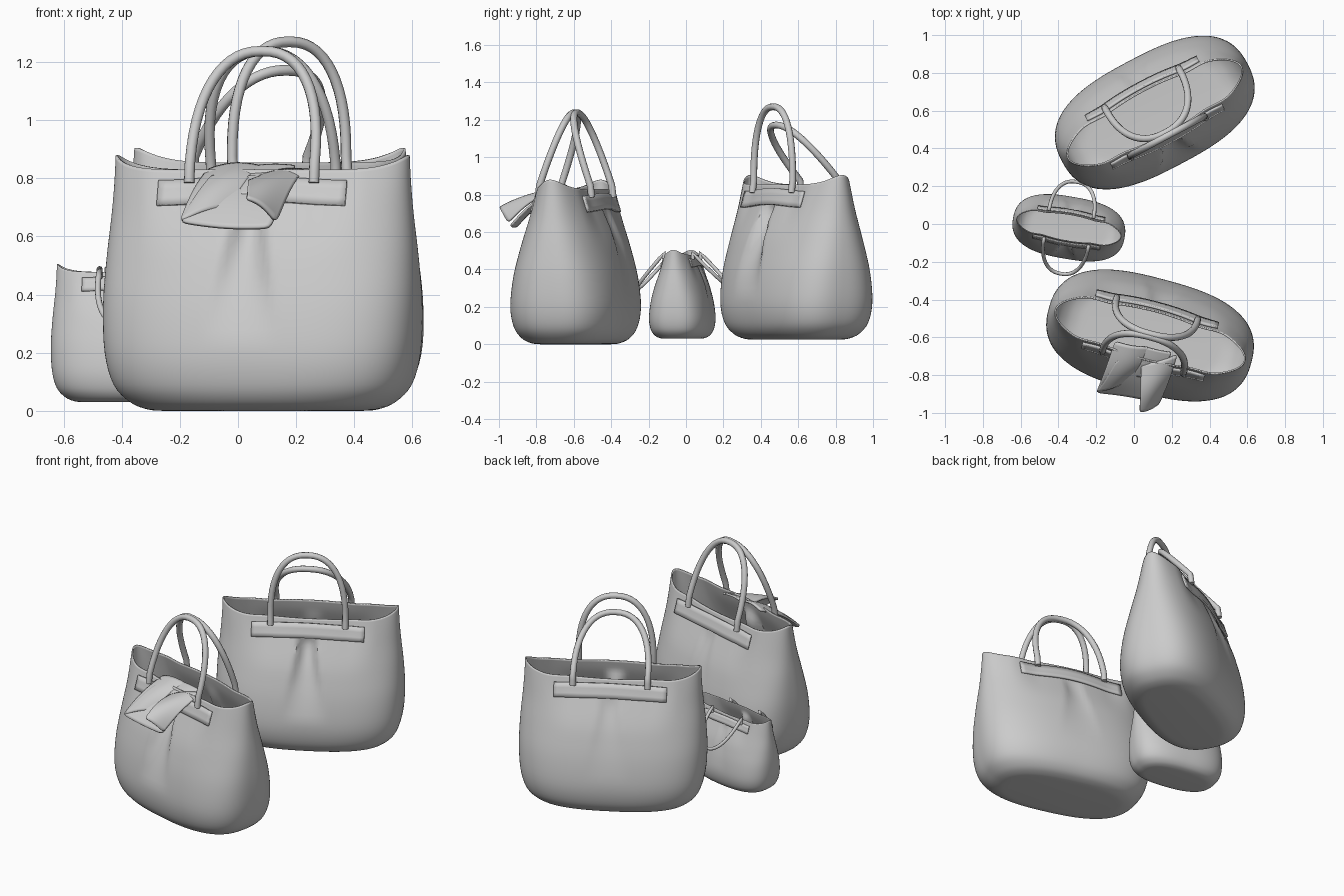
import bpy, bmesh, math
from mathutils import Matrix, Vector

if "Cube" in bpy.data.objects:
    bpy.data.objects.remove(bpy.data.objects["Cube"])

# z, half length, half depth, corner exponent
PROFILE = [(0.0, .34, .16, 2.6), (.005, .40, .20, 2.6), (.03, .46, .25, 2.6),
           (.09, .515, .288, 2.7), (.2, .546, .305, 2.7), (.36, .555, .288, 2.6),
           (.52, .548, .25, 2.4), (.66, .535, .212, 2.2), (.76, .525, .182, 2.1),
           (.83, .522, .165, 1.95)]


def smooth_rows(rows, steps=4):
    """Catmull-Rom interpolation of the profile rows."""
    out = []
    for i in range(len(rows) - 1):
        p0, p1 = rows[max(i - 1, 0)], rows[i]
        p2, p3 = rows[i + 1], rows[min(i + 2, len(rows) - 1)]
        for k in range(steps):
            t = k / steps
            out.append(tuple(.5 * (2 * b + (c - a) * t + (2*a - 5*b + 4*c - d) * t*t
                                   + (3*b - a - 3*c + d) * t**3)
                             for a, b, c, d in zip(p0, p1, p2, p3)))
    return out + [rows[-1]]


def section_at(z):
    for r, s in zip(PROFILE, PROFILE[1:]):
        if z <= s[0]:
            t = (z - r[0]) / (s[0] - r[0])
            return [u + (v - u) * t for u, v in zip(r, s)]
    return PROFILE[-1]


def grid_object(name, rows, matrix, thick, closed=False, cap=False, offset=-1, subsurf=0):
    bm = bmesh.new()
    vs = [[bm.verts.new(p) for p in row] for row in rows]
    n = len(vs[0])
    for lo, hi in zip(vs, vs[1:]):
        for i in range(n if closed else n - 1):
            j = (i + 1) % n
            bm.faces.new((lo[i], lo[j], hi[j], hi[i]))
    if cap:
        bm.faces.new(vs[0][::-1])
    me = bpy.data.meshes.new(name)
    bm.to_mesh(me)
    bm.free()
    ob = bpy.data.objects.new(name, me)
    bpy.context.collection.objects.link(ob)
    ob.matrix_world = matrix
    if subsurf:
        ob.modifiers.new("smooth", 'SUBSURF').levels = subsurf
    m = ob.modifiers.new("thickness", 'SOLIDIFY')
    m.thickness, m.offset = thick, offset
    bpy.ops.object.select_all(action='DESELECT')
    ob.select_set(True)
    bpy.context.view_layer.objects.active = ob
    bpy.ops.object.shade_smooth_by_angle(angle=math.radians(45))
    return ob


def ramp(lo, hi, v):
    t = min(1, max(0, (v - lo) / (hi - lo)))
    return t * t * (3 - 2 * t)


def pinch(x, z):
    """How far the strap draws the wall inward near the rim."""
    return .032 * ramp(.5, .8, z) * (1 - ramp(.22, .40, abs(x)))


def pleat(x, z):
    """Depth of the wedge-shaped pleat: wide and shallow below, narrow and deep under the band."""
    if z < .24:
        return 0
    t = min((z - .24) / .38, 1)
    u = abs(x) / (.15 - .085 * t)
    return .06 * t * max(0, 1 - u * u) * (1 - ramp(.66, .78, z))


def bag_body(name, matrix):
    n, rows = 160, []
    for z, a, b, p in smooth_rows(PROFILE):
        row = []
        for i in range(n):
            f = math.tau * i / n
            c, s = math.cos(f), math.sin(f)
            r = (abs(c)**p + abs(s)**p) ** (-1 / p)
            x, y = a * r * c, b * r * s
            d = pleat(x, z)
            y += (pinch(x, z) + d) if y < 0 else -(pinch(x, z) + .3 * d)
            row.append((x, y, z + ramp(.66, .83, z) * .05 * abs(r * c)**8))
        rows.append(row)
    grid_object(name, rows, matrix, .008, closed=True, cap=True)


def band(name, matrix, side):
    """Strap lying across the top of one face."""
    rows = []
    for z in (.715, .74, .77, .80):
        _, a, b, p = section_at(z)
        row = []
        for i in range(25):
            x = -.335 + .67 * i / 24
            y = b * (1 - (abs(x) / a)**p) ** (1 / p) - pinch(x, z) + .008
            row.append((x * side, -y * side, z + .008 * math.cos(x * 9)))
        rows.append(row)
    grid_object(name, rows, matrix, .012, offset=0)


def handle(name, matrix, side, lean, height):
    """Arched tube rising from the strap; lean is the angle from vertical, outward positive."""
    base_y, base_z, half = .14, .85, .222
    dy, dz = math.sin(lean), math.cos(lean)
    arch = []
    for i in range(29):
        f = math.pi * i / 28
        c, s = math.cos(f), math.sin(f)
        h = height * abs(s) ** .85
        arch.append((-half * math.copysign(abs(c)**.85, c), base_y + h * dy, base_z + h * dz))
    feet = [(base_y + .008, .785), (base_y + .004, .82)]
    pts = [(-half, *q) for q in feet] + arch + [(half, *q) for q in reversed(feet)]
    cu = bpy.data.curves.new(name, 'CURVE')
    cu.dimensions = '3D'
    cu.bevel_depth, cu.bevel_resolution, cu.use_fill_caps = .0185, 3, True
    sp = cu.splines.new('POLY')
    sp.points.add(len(pts) - 1)
    for q, (x, y, z) in zip(sp.points, pts):
        q.co = (x, y * side, z, 1)
    ob = bpy.data.objects.new(name, cu)
    ob.matrix_world = matrix
    bpy.context.collection.objects.link(ob)


def cloth(name, corners, bulge, fold):
    """Draped sheet between four corners (top left, top right, low left, low right)."""
    tl, tr, bl, br = map(Vector, corners)
    rows = []
    for j in range(9):
        v = j / 8
        row = []
        for i in range(9):
            u = i / 8
            p = tl.lerp(tr, u).lerp(bl.lerp(br, u), v)
            up = bulge * math.sin(math.pi * v) + fold * math.sin(math.pi * u)
            row.append(p + Vector((0, -.6 * up, up)))
        rows.append(row)
    grid_object(name, rows, Matrix(), .012, offset=0, subsurf=1)


# name, centre, turn, scale, (front lean, height), (back lean, height)
BAGS = [("front_bag", (.085, -.59, 0), -15, 1, (-.33, .41), (-.33, .41)),
        ("rear_bag", (.11, .59, .025), 28, 1, (0, .395), (-.72, .395)),
        ("small_bag", (-.345, -.02, .03), -10, .54, (2.42, .48), (2.36, .45))]
for name, centre, turn, scale, front, back in BAGS:
    m = Matrix.Translation(centre) @ Matrix.Rotation(math.radians(turn), 4, 'Z') @ Matrix.Scale(scale, 4)
    bag_body(name + "_body", m)
    for label, side, (lean, height) in (("front", -1, front), ("back", 1, back)):
        band(f"{name}_{label}_band", m, -side)
        handle(f"{name}_{label}_handle", m, side, lean, height)

# scarf draped over the front rim
cloth("scarf_left_tail", [(-.10, -.62, .83), (.08, -.65, .84), (-.20, -.89, .65), (-.02, -.82, .70)], .02, .015)
cloth("scarf_right_tail", [(.04, -.74, .79), (.23, -.69, .83), (.03, -.995, .73), (.13, -.95, .65)], .02, .015)
cloth("scarf_under_fold", [(-.09, -.72, .81), (.20, -.74, .81), (-.20, -.89, .65), (.11, -.94, .63)], .01, -.01)
cloth("scarf_wrap", [(.06, -.65, .84), (.20, -.68, .84), (.0, -.80, .74), (.12, -.82, .74)], .01, .005)
